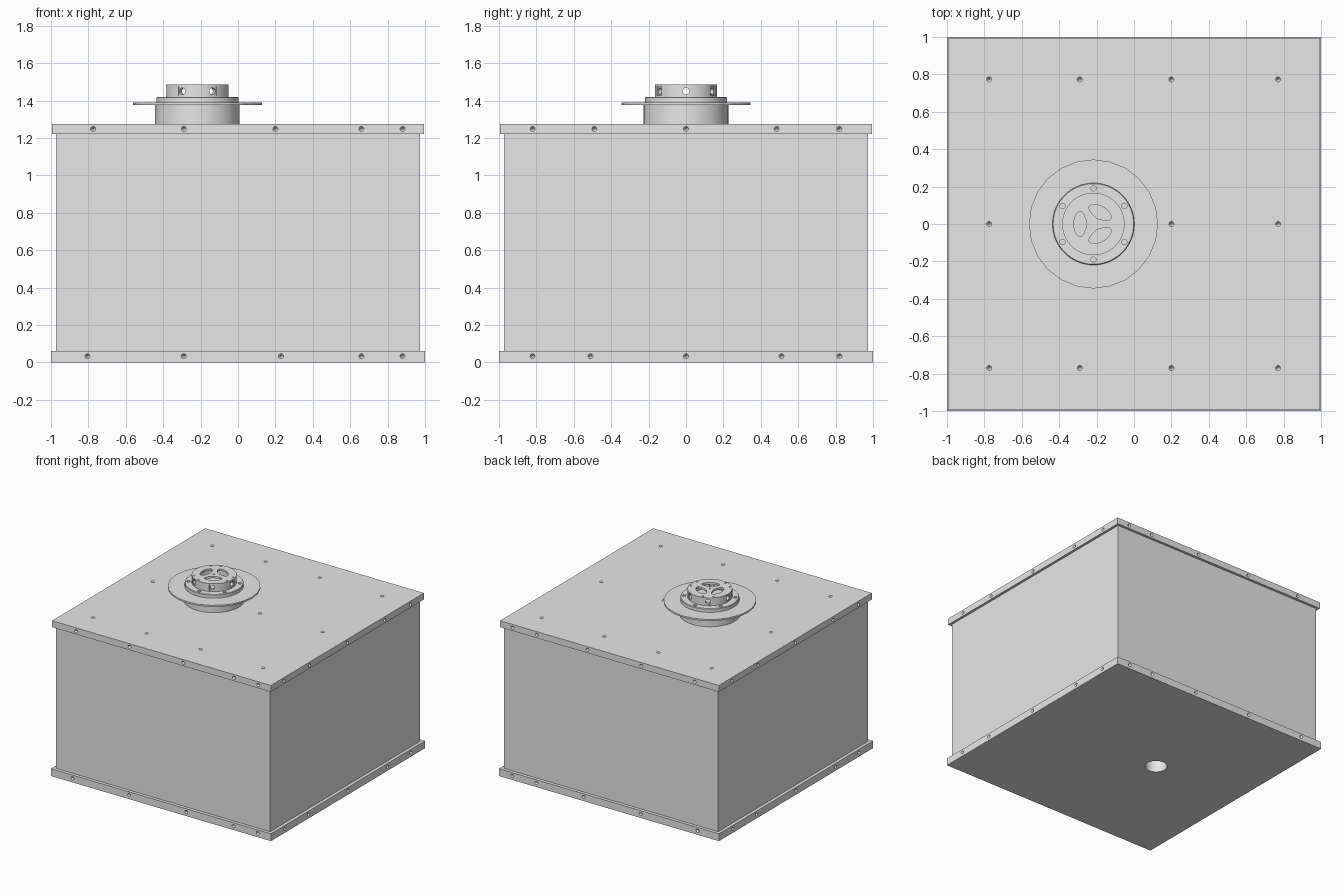
import bpy
import bmesh
from math import cos, sin, pi, radians
from mathutils import Matrix, Vector

cube = bpy.data.objects.get("Cube")
if cube:
    bpy.data.objects.remove(cube, do_unlink=True)

grey = bpy.data.materials.new("light_grey")
grey.use_nodes = True
grey.diffuse_color = (0.8, 0.8, 0.8, 1)
grey.node_tree.nodes["Principled BSDF"].inputs["Base Color"].default_value = (0.8, 0.8, 0.8, 1)

CAP = Vector((-0.217, 0, 0))  # axis of the inlet fitting


def finish(name, bm):
    bmesh.ops.recalc_face_normals(bm, faces=bm.faces)
    mesh = bpy.data.meshes.new(name)
    bm.to_mesh(mesh)
    bm.free()
    mesh.materials.append(grey)
    obj = bpy.data.objects.new(name, mesh)
    bpy.context.collection.objects.link(obj)
    return obj


def add_box(bm, lo, hi, turn=Matrix()):
    lo, hi = Vector(lo), Vector(hi)
    place = Matrix.Translation((lo + hi) / 2) @ Matrix.Diagonal((*(hi - lo), 1))
    bmesh.ops.create_cube(bm, size=1, matrix=turn @ place)


def add_rod(bm, centre, axis, r1, r2, length, sides=16):
    """Cone or cylinder centred on a point, with r1 at the start of its axis."""
    turn = Vector(axis).to_track_quat("Z", "Y").to_matrix().to_4x4()
    bmesh.ops.create_cone(bm, cap_ends=True, segments=sides, radius1=r1, radius2=r2,
                          depth=length, matrix=Matrix.Translation(centre) @ turn)


def box(name, half, z0, z1):
    bm = bmesh.new()
    add_box(bm, (-half, -half, z0), (half, half, z1))
    return finish(name, bm)


def disc(name, r, z0, z1, sides=64, chamfer=0):
    bm = bmesh.new()
    add_rod(bm, CAP + Vector((0, 0, (z0 + z1) / 2)), (0, 0, 1), r, r, z1 - z0, sides)
    if chamfer:
        rim = [e for e in bm.edges if all(v.co.z > z1 - 0.001 for v in e.verts)]
        bmesh.ops.bevel(bm, geom=rim, offset=chamfer, segments=1, affect="EDGES")
    return finish(name, bm)


def cut(obj, bm):
    cutter = finish("cutter", bm)
    cutter.hide_render = True
    mod = obj.modifiers.new("cut", "BOOLEAN")
    mod.operation, mod.solver, mod.object = "DIFFERENCE", "EXACT", cutter
    bpy.context.view_layer.objects.active = obj
    bpy.ops.object.modifier_apply(modifier=mod.name)
    bpy.data.objects.remove(cutter, do_unlink=True)


def smooth(obj):
    bpy.ops.object.select_all(action="DESELECT")
    obj.select_set(True)
    bpy.context.view_layer.objects.active = obj
    bpy.ops.object.shade_smooth_by_angle(angle=radians(30))


def add_dimple(bm, point, inward):
    """Countersunk screw recess."""
    inward = Vector(inward)
    add_rod(bm, Vector(point) + inward * 0.004, inward, 0.0186, 0.004, 0.024, 12)


def edge_dimples(bm, half, z, xs, ys):
    for s in (-1, 1):
        for x in xs:
            add_dimple(bm, (x, s * half, z), (0, -s, 0))
        for y in ys:
            add_dimple(bm, (s * half, y, z), (-s, 0, 0))


def polar(radius, degrees, z):
    a = radians(degrees)
    return CAP + Vector((radius * cos(a), radius * sin(a), z))


def drain():
    bm = bmesh.new()
    add_rod(bm, CAP, (0, 0, 1), 0.083, 0.083, 2.0, 48)
    return bm


# Tank: base plate, body and lid
base = box("base_plate", 1.0, 0, 0.06)
bm = bmesh.new()
edge_dimples(bm, 1.0, 0.033, (-0.805, -0.29, 0.23, 0.66, 0.88), (-0.82, -0.51, 0, 0.51, 0.82))
cut(base, bm)
cut(base, drain())

body = box("tank_body", 0.974, 0.06, 1.222)
cut(body, drain())

lid = box("lid", 0.994, 1.222, 1.275)
bm = bmesh.new()
edge_dimples(bm, 0.994, 1.248, (-0.775, -0.29, 0.2, 0.66, 0.88), (-0.82, -0.49, 0, 0.485, 0.82))
for x in (-0.775, -0.29, 0.2, 0.77):
    for y in (-0.77, 0, 0.773):
        if y or x != -0.29:
            add_dimple(bm, (x, y, 1.275), (0, 0, -1))
cut(lid, bm)

# Inlet fitting: neck, thin flange, bolted collar
neck = disc("inlet_neck", 0.226, 1.275, 1.38)
flange = disc("inlet_flange", 0.345, 1.377, 1.39, sides=24)
collar = disc("inlet_collar", 0.219, 1.39, 1.42, chamfer=0.004)
bm = bmesh.new()
for i in range(6):
    add_rod(bm, polar(0.191, 30 + 60 * i, 1.42), (0, 0, 1), 0.014, 0.014, 0.03)
cut(collar, bm)

# Hollow vent cap
cap = disc("vent_cap", 0.167, 1.42, 1.485)
bm = bmesh.new()
add_rod(bm, CAP + Vector((0, 0, 1.44)), (0, 0, 1), 0.135, 0.135, 0.06, 48)
cut(cap, bm)

# Flat seats and round ports around the cap
bm = bmesh.new()
for i in range(6):
    turn = Matrix.Translation(CAP) @ Matrix.Rotation(i * pi / 3, 4, "Z")
    add_box(bm, (0.161, -0.022, 1.428), (0.19, 0.022, 1.476), turn)
cut(cap, bm)
bm = bmesh.new()
for i in range(6):
    a = 60 * i
    add_rod(bm, polar(0.15, a, 1.45), polar(1, a, 0) - CAP, 0.018, 0.018, 0.06)
cut(cap, bm)

# Three rounded openings and small holes in the cap top
bm = bmesh.new()
for middle in (60, 180, 300):
    outline = [(0.105, -32 + 8 * i) for i in range(9)]
    outline += [(0.101, 41), (0.09, 46), (0.073, 45), (0.054, 36), (0.04, 19), (0.035, 0)]
    outline += [(r, -a) for r, a in reversed(outline[9:-1])]
    face = bm.faces.new([bm.verts.new(polar(r, middle + a, 1.46)) for r, a in outline])
    top = bmesh.ops.extrude_face_region(bm, geom=[face])["geom"]
    bmesh.ops.translate(bm, vec=(0, 0, 0.05),
                        verts=[v for v in top if isinstance(v, bmesh.types.BMVert)])
for middle in (0, 120, 240):
    for side in (-15, 15):
        add_rod(bm, polar(0.15, middle + side, 1.485), (0, 0, 1), 0.007, 0.007, 0.016, 12)
add_rod(bm, polar(0, 0, 1.485), (0, 0, 1), 0.007, 0.007, 0.016, 12)
cut(cap, bm)

for part in (base, body, lid, neck, collar, cap):
    smooth(part)
